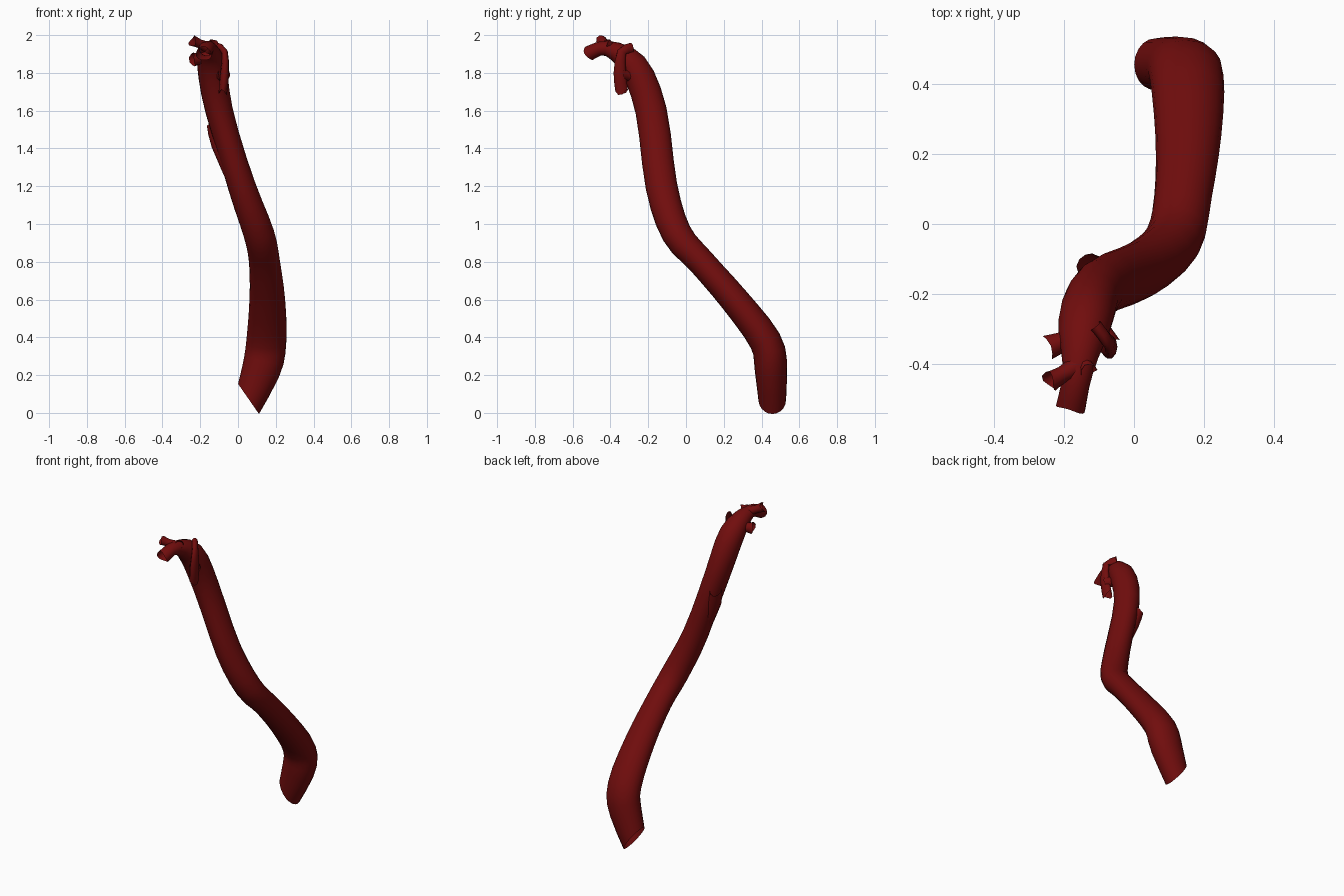
import bpy, bmesh, math
from mathutils import Vector

default_cube = bpy.data.objects.get("Cube")
if default_cube:
    bpy.data.objects.remove(default_cube, do_unlink=True)

dark_red = bpy.data.materials.new("dark red")
dark_red.use_nodes = True
dark_red.diffuse_color = (0.165, 0.004, 0.004, 1)
shader = dark_red.node_tree.nodes["Principled BSDF"]
shader.inputs["Base Color"].default_value = dark_red.diffuse_color


def smooth_path(points, steps):
    """Pass a rounded path through points, keeping the radius as fourth value."""
    points = [Vector(point) for point in points]
    padded = [points[0]] + points + [points[-1]]
    path = []
    for before, start, end, after in zip(padded, padded[1:], padded[2:], padded[3:]):
        leave, arrive = (end - before) / 2, (after - start) / 2
        for step in range(steps):
            t = step / steps
            bend = leave * (1 - t) - arrive * t + (end - start) * (2 * t - 1)
            path.append(start.lerp(end, t) + bend * t * (1 - t))
    return path + [points[-1]]


def round_width(height):
    return 1


def flat_width(height):
    return 0.65


def vessel_width(height):
    """Broad near the foot, slim in the upper half, broad again at the top."""
    return 1.04 + 0.21 * math.cos(math.pi * (height - 0.45) / 0.95)


def build_tube(name, points, sides=10, steps=2, width=round_width, ragged=0.008,
               foot_cut=None):
    """Sweep an open tube along the path, with an uneven rim at its far end."""
    path = smooth_path(points, steps)
    bm = bmesh.new()
    rings = []
    for index, station in enumerate(path):
        center, radius = station.xyz, station.w
        previous = path[max(index - 1, 0)].xyz
        following = path[min(index + 1, len(path) - 1)].xyz
        forward = (following - previous).normalized()
        across = Vector((1, 0, 0))
        across = (across - across.dot(forward) * forward).normalized()
        depth = forward.cross(across)
        ring = []
        for side in range(sides):
            angle = math.tau * side / sides
            corner = center + radius * (across * math.cos(angle) * width(center.z)
                                        + depth * math.sin(angle))
            if index == len(path) - 1:
                corner += forward * ragged * math.sin(2 * angle + 1)
            ring.append(bm.verts.new(corner))
        rings.append(ring)
    for lower, upper in zip(rings, rings[1:]):
        for side in range(sides):
            bm.faces.new((lower[side - 1], lower[side], upper[side], upper[side - 1]))
    if foot_cut:
        # Slice the lower end off at a slant
        point, normal = foot_cut
        bmesh.ops.bisect_plane(bm, geom=bm.verts[:] + bm.edges[:] + bm.faces[:],
                               plane_co=point, plane_no=normal, clear_inner=True)
    mesh = bpy.data.meshes.new(name)
    bm.to_mesh(mesh)
    bm.free()
    mesh.materials.append(dark_red)
    tube = bpy.data.objects.new(name, mesh)
    bpy.context.collection.objects.link(tube)
    bpy.ops.object.select_all(action='DESELECT')
    tube.select_set(True)
    bpy.context.view_layer.objects.active = tube
    bpy.ops.object.shade_smooth_by_angle(angle=math.radians(50))


def build_stub(name, start, end, radius):
    """Short torn side tube, pinched in the middle and flared at its rim."""
    start, end = Vector(start), Vector(end)
    middle = (start + end) / 2
    build_tube(name, [(*start, radius), (*middle, radius * 0.8), (*end, radius)])


# Main S-shaped vessel, from the slanted lower opening to the forward tip
build_tube("main_vessel", [
    (0, .46, -.08, .06),
    (.12, .45, .22, .085),
    (.15, .42, .38, .085),
    (.155, .255, .6, .077),
    (.14, .08, .8, .073),
    (.11, -.05, .95, .08),
    (.02, -.13, 1.2, .084),
    (-.1, -.185, 1.6, .083),
    (-.14, -.28, 1.84, .075),
    (-.16, -.42, 1.93, .04),
    (-.18, -.52, 1.9, .04),
], sides=20, steps=3, width=vessel_width, foot_cut=((.055, 0, .075), (.82, 0, .57)))

# Small branch lying along the back of the vessel
build_tube("back_branch", [
    (-.02, -.15, 1.2, .03),
    (-.1, -.145, 1.42, .05),
    (-.13, -.12, 1.52, .04),
], width=vessel_width)

# Looping branch that hangs beside the upper end, and its lower link
build_tube("hanging_branch", [
    (-.11, -.29, 1.93, .03),
    (-.07, -.34, 1.91, .025),
    (-.07, -.35, 1.8, .035),
    (-.08, -.34, 1.7, .035),
], width=flat_width, ragged=0.015)
build_stub("hanging_branch_link", (-.11, -.27, 1.78), (-.075, -.34, 1.79), .035)

# Short torn stubs around the upper end
build_stub("lower_right_stub", (-.16, -.32, 1.88), (-.24, -.35, 1.87), .037)
build_stub("upper_right_stub", (-.17, -.41, 1.94), (-.24, -.45, 1.97), .03)
build_stub("upper_left_stub", (-.16, -.37, 1.92), (-.13, -.42, 1.96), .025)
